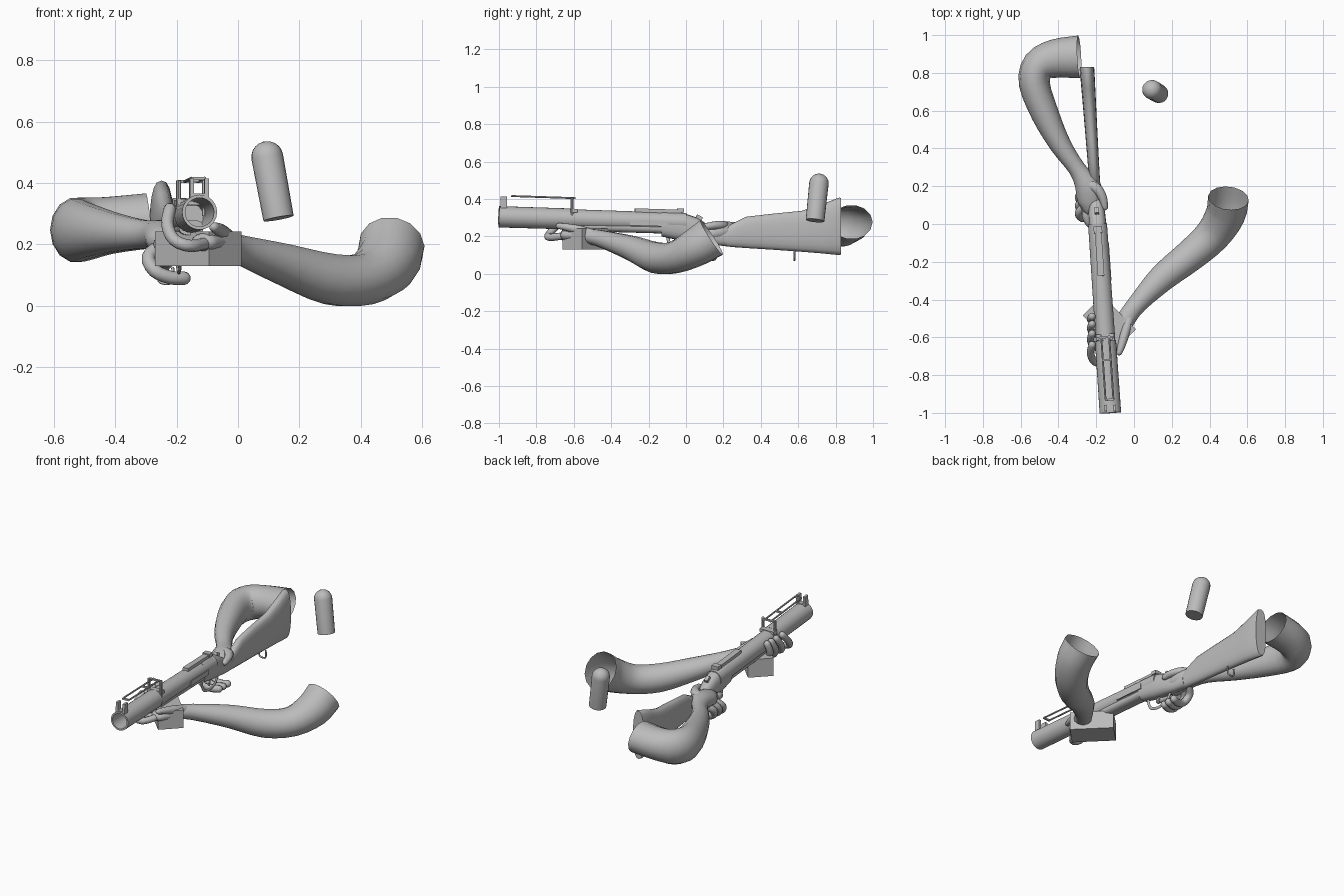
import bpy, bmesh, math
from mathutils import Vector, Matrix

cube = bpy.data.objects.get("Cube")
if cube:
    bpy.data.objects.remove(cube, do_unlink=True)

grey = bpy.data.materials.new("plain_grey")
grey.use_nodes = True
grey.diffuse_color = (0.5, 0.5, 0.5, 1)
grey.node_tree.nodes["Principled BSDF"].inputs["Base Color"].default_value = (0.5, 0.5, 0.5, 1)


def finish(name, bm, angle=40):
    bmesh.ops.recalc_face_normals(bm, faces=bm.faces)
    mesh = bpy.data.meshes.new(name)
    bm.to_mesh(mesh)
    bm.free()
    mesh.materials.append(grey)
    ob = bpy.data.objects.new(name, mesh)
    bpy.context.collection.objects.link(ob)
    bpy.ops.object.select_all(action='DESELECT')
    ob.select_set(True)
    bpy.context.view_layer.objects.active = ob
    bpy.ops.object.shade_smooth_by_angle(angle=math.radians(angle))
    return ob


def skin(name, rings, cap_start=True, cap_end=True, angle=40):
    """Bridge a list of equal point rings."""
    bm = bmesh.new()
    loops = [[bm.verts.new(p) for p in ring] for ring in rings]
    n = len(loops[0])
    for a, b in zip(loops, loops[1:]):
        for i in range(n):
            j = (i + 1) % n
            bm.faces.new((a[i], a[j], b[j], b[i]))
    if cap_start:
        bm.faces.new(loops[0])
    if cap_end:
        bm.faces.new(loops[-1])
    return finish(name, bm, angle)


def ring(c, t, ref, ra, rb, sides):
    s = t.cross(ref).normalized()
    u = s.cross(t).normalized()
    turns = [math.tau * i / sides for i in range(sides)]
    return [c + s * ra * math.cos(a) + u * rb * math.sin(a) for a in turns]


def smooth_path(pts, steps):
    ext = [pts[0] * 2 - pts[1]] + pts + [pts[-1] * 2 - pts[-2]]
    out = []
    for a, b, c, d in zip(ext, ext[1:], ext[2:], ext[3:]):
        for k in range(steps):
            t = k / steps
            out.append((b * 2 + (c - a) * t + (a * 2 - b * 5 + c * 4 - d) * t * t
                        + (b * 3 - a - c * 3 + d) * t ** 3) * 0.5)
    return out + [pts[-1]]


def limb(name, pts, ref, sides=12, steps=3, open_start=False, round_start=False):
    """Sweep along points (x, y, z, side radius, ref radius) with a rounded end."""
    path = smooth_path([Vector(p) for p in pts], steps)

    def dome(path):
        q, d = path[-1], (path[-1] - path[-2]).xyz.normalized()
        tips = []
        for deg in (30, 60, 82):
            a = math.radians(deg)
            c = q.xyz + d * min(q[3], q[4]) * math.sin(a)
            tips.append(Vector((*c, q[3] * math.cos(a), q[4] * math.cos(a))))
        return path + tips

    path = dome(path)
    if round_start:
        path = dome(path[::-1])
    rings = []
    for i, q in enumerate(path):
        t = (path[min(i + 1, len(path) - 1)] - path[max(i - 1, 0)]).xyz.normalized()
        rings.append(ring(q.xyz, t, ref, q[3], q[4], sides))
    return skin(name, rings, not open_start, True, 60)


def lathe(name, p0, p1, profile, sides=20):
    """Profile of (fraction along axis, radius)."""
    p0, p1 = Vector(p0), Vector(p1)
    t = (p1 - p0).normalized()
    ref = Vector((0, 1, 0)) if abs(t.z) > 0.7 else Vector((0, 0, 1))
    return skin(name, [ring(p0.lerp(p1, f), t, ref, r, r, sides) for f, r in profile])


def rod(name, a, b, r):
    return lathe(name, a, b, [(0, r), (1, r)], 8)


# The launcher's axis leans slightly sideways and down towards the stock
def axis(y, dx=0, dz=0):
    return Vector((-0.125 - 0.068 * (y + 1) + dx, y, 0.305 - 0.03 * (y + 1) + dz))


def box(name, centre, size, yaw=0.068, pitch=-0.03):
    bm = bmesh.new()
    bmesh.ops.create_cube(bm, size=1, matrix=Matrix.Diagonal((*size, 1)))
    turn = Matrix.Rotation(yaw, 4, 'Z') @ Matrix.Rotation(pitch, 4, 'X')
    bm.transform(Matrix.Translation(centre) @ turn)
    return finish(name, bm)


def loft(name, rows, power=0.8, sides=20):
    """Rows of (y, half width, top, bottom) along the launcher axis."""
    rings = []
    for y, w, top, low in rows:
        x, mid, h = axis(y).x, (top + low) / 2, (top - low) / 2
        loop = []
        for i in range(sides):
            a = math.tau * i / sides
            c, s = math.cos(a), math.sin(a)
            loop.append(Vector((x + w * math.copysign(abs(c) ** power, c), y,
                                mid + h * math.copysign(abs(s) ** power, s))))
        rings.append(loop)
    return skin(name, rings)


X, Y, Z = Vector((1, 0, 0)), Vector((0, 1, 0)), Vector((0, 0, 1))

# Barrel with open bore, and the grip under it
lathe("barrel", axis(-1), axis(0), [(0.5, 0.046), (0, 0.047), (0, 0.057), (0.38, 0.056),
                                    (0.38, 0.052), (1, 0.05)], 24)
loft("handguard", [(-0.6, 0.04, 0.28, 0.23), (-0.35, 0.042, 0.28, 0.222), (-0.1, 0.042, 0.27, 0.215)])

# Breech and shoulder stock
loft("receiver", [(-0.13, 0.048, 0.33, 0.2), (-0.02, 0.048, 0.327, 0.175), (0.06, 0.044, 0.3, 0.165),
                  (0.13, 0.036, 0.255, 0.155), (0.22, 0.03, 0.235, 0.148)])
loft("stock", [(0.19, 0.028, 0.235, 0.15), (0.25, 0.029, 0.27, 0.143), (0.32, 0.03, 0.305, 0.138),
               (0.45, 0.032, 0.32, 0.13), (0.62, 0.035, 0.337, 0.118), (0.72, 0.037, 0.37, 0.11),
               (0.82, 0.039, 0.408, 0.1), (0.83, 0.037, 0.405, 0.103)])

# Opening lever and rear latch
box("top_lever", axis(-0.15, 0, 0.056), (0.035, 0.25, 0.022))
box("rear_latch", axis(-0.03, 0, 0.063), (0.045, 0.035, 0.022))
box("latch_button", axis(0.07, 0, 0.027), (0.022, 0.035, 0.022), pitch=-0.5)
box("side_plate", axis(-0.2, 0.049, -0.01), (0.009, 0.2, 0.03))

# Ladder sight and front sight ears
box("sight_base", axis(-0.6, 0, 0.045), (0.095, 0.035, 0.02))
for side, label in ((1, "left"), (-1, "right")):
    rod(label + "_sight_post", axis(-0.61, side * 0.042, 0), axis(-0.61, side * 0.042, 0.115), 0.008)
    rod(label + "_sight_rail", axis(-0.93, side * 0.021, 0.113), axis(-0.59, side * 0.021, 0.112), 0.005)
    box(label + "_front_sight_ear", axis(-0.975, side * 0.024, 0.078), (0.014, 0.034, 0.064))
for n, y in enumerate((-0.93, -0.72, -0.6)):
    box("sight_crossbar_%d" % n, axis(y, 0, 0.112), (0.085 if n == 2 else 0.046, 0.01, 0.01))
box("front_sight_base", axis(-0.975, 0, 0.055), (0.06, 0.03, 0.012))

# Trigger, guard and sling loop
guard = [axis(-0.1, 0, -0.07), axis(-0.08, 0, -0.14), axis(-0.02, 0, -0.165),
         axis(0.05, 0, -0.15), axis(0.09, 0, -0.1)]
limb("trigger_guard", [(*p, 0.009, 0.005) for p in guard], X, 8)
rod("trigger", axis(0.0, 0, -0.08), axis(-0.015, 0, -0.14), 0.006)
loop = [axis(0.58, d, z) for d, z in ((-0.022, -0.135), (-0.025, -0.175), (0, -0.185), (0.02, -0.175), (0.02, -0.135))]
limb("sling_loop", [(*p, 0.005, 0.005) for p in loop], Y, 8)

# Right arm, bent around behind the stock
limb("right_arm", [(-0.29, 0.885, 0.277, 0.113, 0.092), (-0.42, 0.875, 0.262, 0.102, 0.095),
                   (-0.505, 0.835, 0.25, 0.09, 0.105), (-0.527, 0.74, 0.246, 0.082, 0.104),
                   (-0.47, 0.58, 0.243, 0.073, 0.084), (-0.39, 0.42, 0.238, 0.057, 0.062),
                   (-0.3, 0.29, 0.232, 0.046, 0.047), (-0.245, 0.2, 0.228, 0.068, 0.052),
                   (-0.23, 0.13, 0.215, 0.07, 0.05), (-0.225, 0.09, 0.205, 0.055, 0.045)],
     Z, 14, open_start=True)
for n, y in enumerate((0.06, 0.1, 0.145)):
    pts = [(-0.255, y + 0.04, 0.195), (-0.292, y, 0.16), (-0.272, y - 0.03, 0.115),
           (-0.22, y - 0.02, 0.092), (-0.175, y, 0.09)]
    limb("right_finger_%d" % n, [(*p, 0.022, 0.021) for p in pts], Y, 10, round_start=True)
limb("right_index", [(-0.25, 0.1, 0.2, 0.022, 0.022), (-0.255, 0.045, 0.2, 0.021, 0.021),
                     (-0.235, 0.0, 0.185, 0.019, 0.019), (-0.2, -0.02, 0.16, 0.016, 0.016)], Z, 10)
limb("right_thumb", [(-0.25, 0.21, 0.25, 0.03, 0.028), (-0.2, 0.19, 0.26, 0.028, 0.025),
                     (-0.166, 0.14, 0.258, 0.023, 0.021), (-0.155, 0.09, 0.25, 0.018, 0.018)], Z, 10)

# Left arm, reaching forward under the barrel
limb("left_arm", [(0.5, 0.137, 0.195, 0.108, 0.112), (0.484, 0.05, 0.14, 0.105, 0.102),
                  (0.415, -0.06, 0.088, 0.094, 0.086), (0.3, -0.165, 0.087, 0.085, 0.084),
                  (0.15, -0.285, 0.135, 0.073, 0.068), (0.02, -0.42, 0.178, 0.052, 0.05),
                  (-0.04, -0.5, 0.198, 0.05, 0.042), (-0.085, -0.58, 0.207, 0.053, 0.036),
                  (-0.11, -0.64, 0.207, 0.045, 0.03)], Z, 14, open_start=True)
for n, y in enumerate((-0.49, -0.53, -0.58, -0.64)):
    reach = 0.03 + 0.02 * n
    pts = [(-0.1, y, 0.205), (-0.155, y - reach, 0.195), (-0.208, y - reach, 0.215),
           (-0.23, y - reach / 2, 0.265), (-0.222, y, 0.315)]
    limb("left_finger_%d" % n, [(*p, 0.02, 0.02) for p in pts], Y, 10, round_start=True)
limb("left_thumb", [(-0.02, -0.48, 0.205, 0.028, 0.028), (-0.045, -0.57, 0.235, 0.025, 0.025),
                    (-0.065, -0.64, 0.25, 0.021, 0.02), (-0.078, -0.68, 0.256, 0.016, 0.016)], Z, 10)

# Angular block set diagonally below the left hand
box("hand_block", Vector((-0.13, -0.52, 0.186)), (0.148, 0.25, 0.112), yaw=math.radians(45), pitch=0)

# Loose round with a domed nose
dome = [(0.8 + 0.2 * math.sin(a), 0.052 * math.cos(a)) for a in (math.radians(d) for d in range(0, 90, 17))]
lathe("loose_round", (0.132, 0.69, 0.285), (0.086, 0.716, 0.535), [(0, 0.05)] + dome)
